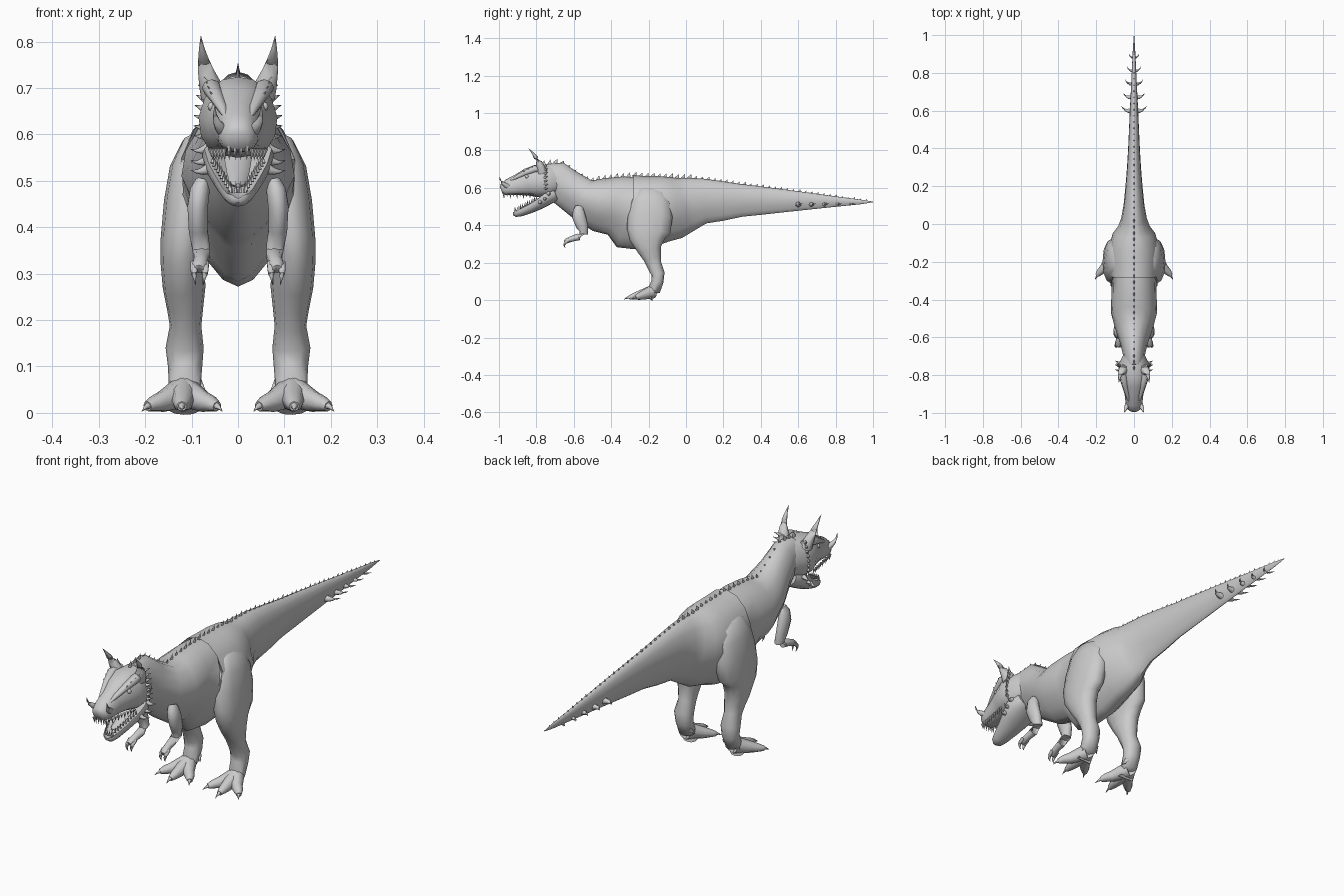
import bpy, bmesh, math
from mathutils import Vector as V

hide = bpy.data.materials.new("grey_hide")
hide.diffuse_color = (0.6, 0.6, 0.6, 1)


def tube(bm, st, n=12, box=2.0, egg=0.0, dish=0.0, peak=0.0):
    """Loft rings (x, y, z, half width, half height) along their centre path."""
    rings = []
    for i, (x, y, z, rw, rh) in enumerate(st):
        a, b = V(st[max(i - 1, 0)][:3]), V(st[min(i + 1, len(st) - 1)][:3])
        t = (b - a).normalized()
        ref = V((1, 0, 0)) if abs(t.x) < 0.85 else V((0, 1, 0))
        side = (ref - t * ref.dot(t)).normalized()
        up = side.cross(t)
        if up.z < 0 and abs(t.y) > 0.5:
            up = -up
        ring = []
        for k in range(n):
            ang = math.tau * (k + 0.5 * (n % 4 != 0)) / n
            c, s = math.cos(ang), math.sin(ang)
            c = math.copysign(abs(c) ** (2 / box), c)
            s = math.copysign(abs(s) ** (2 / box), s)
            w = c * (1 - egg * max(0, -s)) * (1 - peak * max(0, s))
            if s > 0:
                s *= 1 - dish * s * s
            ring.append(bm.verts.new(V((x, y, z)) + side * rw * w + up * rh * s))
        rings.append(ring)
    for r0, r1 in zip(rings, rings[1:]):
        for k in range(n):
            bm.faces.new((r0[k], r0[(k + 1) % n], r1[(k + 1) % n], r1[k]))
    bm.faces.new(rings[0])
    bm.faces.new(rings[-1][::-1])


def horn(bm, base, tip, r, bend=(0, 0, 0), n=6, steps=3, flat=1.0):
    """Tapered spike from base to tip, bowed sideways by bend."""
    base, tip, bend = V(base), V(tip), V(bend)
    st = []
    for i in range(steps + 1):
        t = i / steps
        p = base.lerp(tip, t) + bend * 4 * t * (1 - t)
        q = max(r * (1 - t), 0.0004)
        st.append((*p, q * flat, q))
    tube(bm, st, n)


def finish(name, bm, mirror=False, angle=55):
    bmesh.ops.recalc_face_normals(bm, faces=bm.faces)
    me = bpy.data.meshes.new(name)
    bm.to_mesh(me)
    bm.free()
    ob = bpy.data.objects.new(name, me)
    bpy.context.collection.objects.link(ob)
    me.materials.append(hide)
    if mirror:
        ob.modifiers.new("mirror", 'MIRROR').use_mirror_merge = False
    bpy.ops.object.select_all(action='DESELECT')
    ob.select_set(True)
    bpy.context.view_layer.objects.active = ob
    bpy.ops.object.shade_smooth_by_angle(angle=math.radians(angle))


def lerp_line(pts, y):
    for (y0, z0), (y1, z1) in zip(pts, pts[1:]):
        if y <= y1:
            return z0 + (z1 - z0) * (y - y0) / (y1 - y0)
    return pts[-1][1]


# neck, torso, hips and tail
bm = bmesh.new()
body = [(-.76, .655, .05, .075), (-.70, .64, .057, .105), (-.64, .60, .07, .103),
        (-.555, .54, .1, .112), (-.47, .51, .122, .143), (-.38, .505, .12, .16),
        (-.305, .47, .118, .198), (-.28, .47, .132, .198), (-.20, .472, .138, .192),
        (-.12, .488, .132, .177), (-.05, .495, .113, .165), (-.01, .508, .083, .15),
        (.03, .517, .068, .14), (.1, .53, .055, .12),
        (.2, .53, .045, .105), (.3, .533, .037, .087), (.4, .532, .031, .076),
        (.6, .53, .022, .052), (.8, .527, .012, .028), (.93, .525, .006, .013),
        (1.0, .525, .001, .002)]
tube(bm, [(0, y, z, w, h) for y, z, w, h in body], 16, 2.05, egg=.4)
finish("body", bm)

# skull and upper jaw
bm = bmesh.new()
skull = [(-.69, .65, .055, .075), (-.74, .637, .08, .085), (-.80, .637, .085, .087),
         (-.85, .63, .066, .073), (-.90, .616, .05, .056), (-.95, .603, .044, .044),
         (-.978, .592, .036, .032), (-.988, .588, .022, .02)]
tube(bm, [(0, y, z, w, h) for y, z, w, h in skull], 16, 2.5, peak=.2)
finish("skull", bm)

# lower jaw with hollow floor
bm = bmesh.new()
jaw = [(-.70, .575, .055, .045), (-.75, .555, .078, .05), (-.79, .526, .068, .043),
       (-.84, .498, .051, .036), (-.89, .475, .035, .029), (-.915, .466, .025, .022),
       (-.924, .466, .014, .012)]
tube(bm, [(0, y, z, w, h) for y, z, w, h in jaw], 16, 2.2, dish=1.3)
finish("lower_jaw", bm)

# tongue
bm = bmesh.new()
tube(bm, [(0, -.76, .55, .03, .012), (0, -.82, .515, .024, .01),
          (0, -.87, .493, .017, .008), (0, -.89, .49, .006, .004)], 8)
finish("tongue", bm)

# teeth along both jaws
bm = bmesh.new()
for i in range(10):
    t = i / 9
    y, x = -.82 - .155 * t, .06 - .03 * t
    big = .026 if i % 2 else .019
    horn(bm, (x, y, .57), (x * .95, y + .004, .57 - big), .006, n=5, steps=2)
    y, x = -.80 - .112 * t, .055 - .037 * t
    z = .538 - .06 * t
    horn(bm, (x, y, z), (x * .95, y + .004, z + .022), .005, n=5, steps=2)
for x in (.006, .019):
    horn(bm, (x, -.976, .575), (x, -.974, .545), .006, n=5, steps=2)
    horn(bm, (x * .8, -.914, .474), (x * .8, -.917, .498), .005, n=5, steps=2)
finish("teeth", bm, True)

# brow ridges, eyes
bm = bmesh.new()
tube(bm, [(.052, -.75, .705, .014, .014), (.057, -.81, .7, .021, .019),
          (.046, -.86, .68, .016, .014), (.033, -.91, .655, .011, .01),
          (.024, -.95, .635, .004, .004)], 8)
finish("brow_ridges", bm, True, 80)
bm = bmesh.new()
bmesh.ops.create_uvsphere(bm, u_segments=10, v_segments=6, radius=.01)
bmesh.ops.translate(bm, verts=bm.verts, vec=(.056, -.85, .66))
finish("eyes", bm, True)

# large head horns and nose horns
bm = bmesh.new()
horn(bm, (.052, -.77, .685), (.08, -.842, .812), .029, (.006, .012, 0), 8, 5)
horn(bm, (.028, -.945, .605), (.05, -.998, .662), .016, (.007, -.01, -.006), 8, 4)
finish("horns", bm, True, 80)

# spikes on cheeks, head frill and jaw corners
bm = bmesh.new()
for i in range(7):
    a = i / 6
    z = .715 - .12 * a
    x = .062 + .014 * math.sin(a * math.pi * .6)
    horn(bm, (x, -.755, z), (x + .02, -.737, z + .014 - .012 * a), .008, n=5, steps=2)
for y, z in ((-.735, .57), (-.755, .545), (-.78, .525)):
    horn(bm, (.065, y, z), (.102, y + .012, z - .002), .012, (0, -.003, -.004), 6)
for i in range(4):
    horn(bm, (.058 - .004 * i, -.80 - .022 * i, .704 - .01 * i),
         (.074 - .004 * i, -.80 - .022 * i, .724 - .01 * i), .006, n=5, steps=2)
finish("head_spikes", bm, True, 80)

# thin dorsal spines from crown to tail tip
bm = bmesh.new()
top = [(-.78, .725), (-.7, .742), (-.65, .726), (-.6, .689), (-.55, .652), (-.5, .641),
       (-.44, .653), (-.3, .668), (0, .658), (.3, .619), (.6, .58), (.8, .553), (1.0, .525)]
for i in range(54):
    y = -.76 + i * .0325
    z = lerp_line(top, y)
    slope = (lerp_line(top, y + .01) - lerp_line(top, y - .01)) / .02
    nrm = V((0, .35 - slope, 1)).normalized()
    p, size = V((0, y, z)), .021 if i % 3 else .025
    size *= 1 - .35 * max(0, y)
    horn(bm, p - nrm * .01, p + nrm * size * .75, size * .6, n=4, steps=2, flat=.4)
finish("dorsal_spines", bm, False, 80)

# paired side spikes near the tail tip
bm = bmesh.new()
for i in range(5):
    y, s = .60 + .07 * i, 1 - .15 * i
    horn(bm, (.014 * s, y, .512), (.068 * s, y + .025, .516), .016 * s,
         (.004, -.009 * s, 0), 6, 4)
finish("tail_spikes", bm, True, 80)

# hind legs
bm = bmesh.new()
tube(bm, [(.06, -.175, .585, .03, .06), (.08, -.18, .565, .045, .092),
          (.096, -.187, .52, .052, .11), (.106, -.192, .45, .054, .12),
          (.117, -.2, .37, .05, .117), (.12, -.207, .325, .047, .095),
          (.116, -.195, .27, .046, .064), (.114, -.18, .225, .039, .048),
          (.113, -.17, .188, .034, .04), (.115, -.15, .14, .041, .036),
          (.114, -.152, .1, .037, .032), (.115, -.17, .055, .034, .034),
          (.117, -.2, .012, .036, .028)], 12, 2.2)
finish("hind_legs", bm, True, 70)

# toes with claws
bm = bmesh.new()
for tx, ty in ((.045, -.275), (.121, -.305), (.195, -.272)):
    b, t = V((.117, -.178, .045)), V((tx, ty, .014))
    m = b.lerp(t, .55) + V((0, -.005, -.003))
    tube(bm, [(*b, .034, .036), (*m, .023, .024), (*b.lerp(t, .82), .019, .017),
              (*t, .011, .011)], 8)
    d = (t - b).normalized()
    horn(bm, t - d * .012, t + V((d.x * .02, d.y * .03, -.011)), .011, (0, 0, .003))
horn(bm, (.09, -.15, .07), (.07, -.165, .048), .013)
finish("feet", bm, True, 70)

# small arms
bm = bmesh.new()
tube(bm, [(.075, -.57, .5, .016, .02), (.082, -.575, .48, .022, .03),
          (.087, -.572, .445, .023, .036), (.086, -.555, .395, .021, .032),
          (.08, -.546, .358, .02, .024), (.078, -.575, .338, .018, .019),
          (.08, -.61, .328, .016, .015), (.083, -.635, .318, .017, .014),
          (.084, -.648, .31, .01, .01)], 10)
for dx in (-.012, .012):
    x = .083 + dx
    tube(bm, [(x * .99, -.625, .322, .009, .009), (x, -.645, .308, .008, .008),
              (x, -.65, .298, .006, .006)], 6)
    horn(bm, (x, -.648, .302), (x - dx * .3, -.643, .276), .007, (0, -.005, 0))
finish("arms", bm, True, 70)
